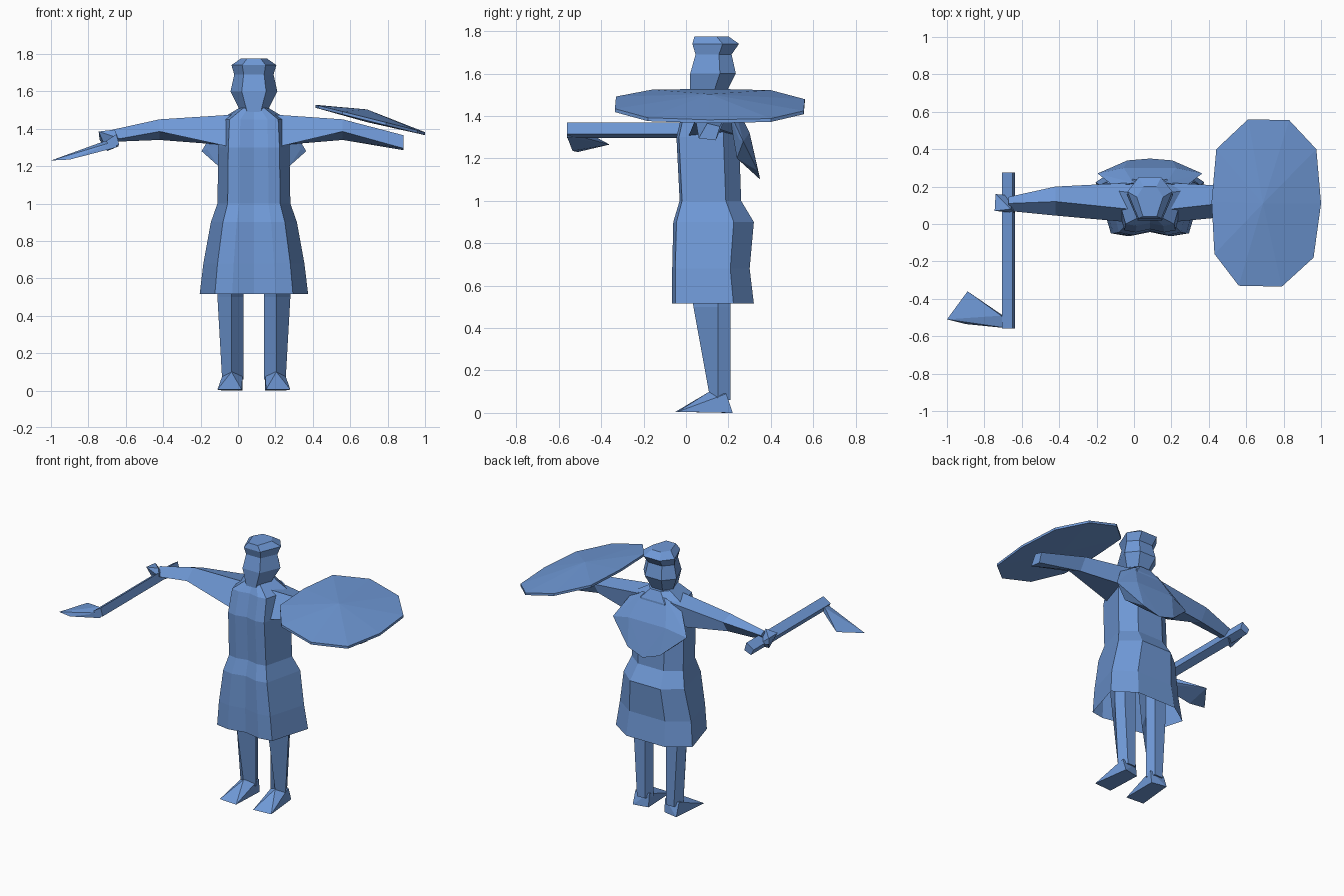
import bpy
import bmesh
from mathutils import Vector

CENTRE_X = 0.085

default_cube = bpy.data.objects.get("Cube")
if default_cube:
    bpy.data.objects.remove(default_cube, do_unlink=True)

# Single flat colour
blue = bpy.data.materials.new("plain_blue")
blue.use_nodes = True
colour = (0.16, 0.32, 0.68, 1)
blue.diffuse_color = colour
blue.node_tree.nodes["Principled BSDF"].inputs["Base Color"].default_value = colour


def finish(name, bm):
    """Turn a bmesh into a flat shaded object."""
    bmesh.ops.recalc_face_normals(bm, faces=bm.faces)
    mesh = bpy.data.meshes.new(name)
    bm.to_mesh(mesh)
    bm.free()
    mesh.materials.append(blue)
    obj = bpy.data.objects.new(name, mesh)
    bpy.context.scene.collection.objects.link(obj)
    return obj


def loft(name, rings, cap_start=True, cap_end=True):
    """Skin a list of equally long point rings."""
    bm = bmesh.new()
    loops = [[bm.verts.new(point) for point in ring] for ring in rings]
    for lower, upper in zip(loops, loops[1:]):
        count = len(lower)
        for i in range(count):
            j = (i + 1) % count
            bm.faces.new((lower[i], lower[j], upper[j], upper[i]))
    if cap_start:
        bm.faces.new(loops[0])
    if cap_end:
        bm.faces.new(loops[-1])
    return finish(name, bm)


def hull(name, points):
    """Wrap a faceted convex solid around a few points."""
    bm = bmesh.new()
    for point in points:
        bm.verts.new(point)
    result = bmesh.ops.convex_hull(bm, input=bm.verts)
    loose = [v for v in result["geom_interior"] if isinstance(v, bmesh.types.BMVert)]
    if loose:
        bmesh.ops.delete(bm, geom=loose, context="VERTS")
    return finish(name, bm)


def mirrored(half_points):
    """Points given as offsets from the body axis, copied to both sides."""
    points = []
    for dx, y, z in half_points:
        points.append((CENTRE_X + dx, y, z))
        if dx:
            points.append((CENTRE_X - dx, y, z))
    return points


def section(outline, z, half_width, front, back):
    """Scale a unit half outline into a full symmetric ring."""
    side = [(u * half_width, front + v * (back - front), z) for u, v in outline]
    other = [(-dx, y, z) for dx, y, z in reversed(side) if dx]
    return [(CENTRE_X + dx, y, z) for dx, y, z in side + other]


# Tunic: skirt flaring below a narrow waist, open at the hem
tunic_outline = [(0, .06), (.4, 0), (.72, .04), (1, .75), (.5, 1), (0, 1)]
tunic_sections = [
    (.515, .29, -.065, .32),
    (.68, .27, -.065, .3),
    (.9, .23, -.06, .32),
    (1, .195, -.03, .26),
    (1.3, .19, -.045, .25),
    (1.45, .18, -.01, .24),
    (1.51, .08, .03, .21),
]
loft("tunic", [section(tunic_outline, *s) for s in tunic_sections], cap_start=False)

# Head with a jutting cap
head_outline = [(.52, 0), (1, .65), (.5, 1), (0, 1)]
head_sections = [
    (1.49, .07, .02, .18),
    (1.6, .125, .02, .235),
    (1.69, .105, .045, .215),
    (1.74, .12, .03, .25),
    (1.775, .07, .04, .2),
]
loft("head", [section(head_outline, *s) for s in head_sections])

# Hood hanging over the back
hull("hood", mirrored([
    (.09, .22, 1.48), (.19, .2, 1.43),
    (.25, .25, 1.29), (.28, .27, 1.28), (.14, .3, 1.32),
    (0, .35, 1.1), (.12, .34, 1.14), (.19, .24, 1.2),
]))

# Legs and feet
for side, label in ((1, "left"), (-1, "right")):
    def place(points):
        return [(CENTRE_X + side * dx, y, z) for dx, y, z in points]

    leg_rings = []
    for z, front, outer in ((.85, -.01, .2), (.5, .035, .195), (.06, .115, .17)):
        leg_rings.append(place([
            (.12, front, z), (outer, .15, z), (outer - .03, .21, z),
            (.08, .21, z), (.055, .15, z),
        ]))
    loft(label + "_leg", leg_rings)
    hull(label + "_foot", place([
        (.065, -.05, .005), (.195, -.04, .005), (.12, .11, .1),
        (.06, .2, 0), (.165, .22, 0), (.06, .19, .09), (.165, .19, .09),
    ]))

# Arms: front lower edge, top ridge, back edge and lower edge at each joint
shoulder = [(.01, 1.3), (.08, 1.475), (.22, 1.46), (.24, 1.31)]
elbow = [(.045, 1.385), (.12, 1.45), (.2, 1.42), (.15, 1.34)]
wrist = [(.07, 1.34), (.11, 1.395), (.145, 1.375), (.11, 1.33)]
hand_end = [(.06, 1.295), (.1, 1.365), (.16, 1.35), (.14, 1.285)]


def arm(name, stations):
    loft(name, [[(x, y, z) for y, z in ring] for x, ring in stations])


arm("left_arm", [(.2, shoulder), (.56, elbow), (.885, hand_end)])
arm("right_arm", [(-.03, shoulder), (-.42, elbow), (-.67, wrist)])

# Closed right hand
hull("right_hand", [
    (-.745, .07, 1.385), (-.74, .16, 1.34), (-.66, .08, 1.395),
    (-.64, .06, 1.35), (-.64, .15, 1.305), (-.7, .1, 1.28), (-.74, .16, 1.38),
])

# Axe: square haft and flared blade
haft_profile = [(-.705, 1.335), (-.65, 1.37), (-.635, 1.315), (-.685, 1.295)]
loft("axe_haft", [[(x, y, z) for x, z in haft_profile] for y in (-.56, .275)])
hull("axe_blade", [
    (-1, -.51, 1.23), (-.89, -.36, 1.265), (-.9, -.535, 1.235),
    (-.65, -.56, 1.335), (-.71, -.49, 1.335),
    (-.65, -.56, 1.3), (-.7, -.49, 1.3),
])

# Shield: tilted shallow dome with an uneven rim
rim = [
    (.61, .56), (.83, .555), (.975, .4), (1, .11), (.96, -.18), (.79, -.335),
    (.56, -.33), (.43, -.16), (.415, .12), (.44, .4),
]
tilt = -0.25


def on_shield(x, y, lift):
    return Vector((x, y, 1.525 + tilt * (x - .41) + lift))


shield_points = [on_shield(x, y, lift) for x, y in rim for lift in (.004, -.012)]
shield_points += [on_shield(.69, .11, .048), on_shield(.69, .11, -.02)]
hull("shield", shield_points)
